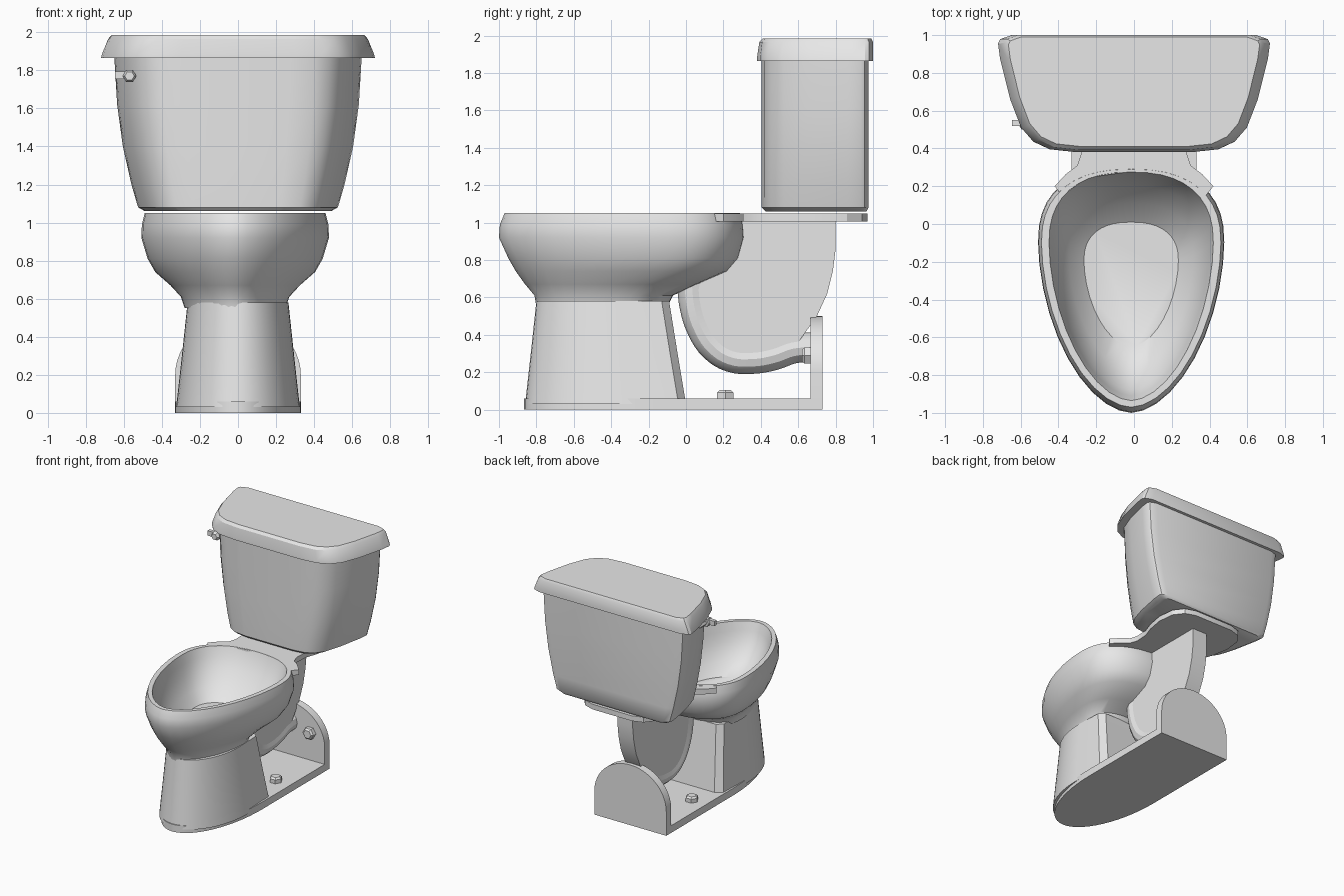
import bpy, bmesh, math

if "Cube" in bpy.data.objects:
    bpy.data.objects.remove(bpy.data.objects["Cube"])

porcelain = bpy.data.materials.new("grey_porcelain")
porcelain.diffuse_color = (0.8, 0.8, 0.8, 1)
porcelain.use_nodes = True
porcelain.node_tree.nodes["Principled BSDF"].inputs["Base Color"].default_value = porcelain.diffuse_color


def finish(ob, angle=30):
    ob.data.materials.clear()
    ob.data.materials.append(porcelain)
    bpy.ops.object.select_all(action='DESELECT')
    ob.select_set(True)
    bpy.context.view_layer.objects.active = ob
    bpy.ops.object.shade_smooth_by_angle(angle=math.radians(angle))
    return ob


def loft(name, rings, angle=30):
    """Skin a stack of equal-length rings and cap both ends."""
    bm = bmesh.new()
    vs = [[bm.verts.new(p) for p in r] for r in rings]
    n = len(vs[0])
    for a, b in zip(vs, vs[1:]):
        for i in range(n):
            j = (i + 1) % n
            bm.faces.new((a[i], a[j], b[j], b[i]))
    bm.faces.new(vs[0][::-1])
    bm.faces.new(vs[-1])
    bmesh.ops.recalc_face_normals(bm, faces=bm.faces)
    me = bpy.data.meshes.new(name)
    bm.to_mesh(me)
    bm.free()
    ob = bpy.data.objects.new(name, me)
    bpy.context.collection.objects.link(ob)
    return finish(ob, angle)


def mirror(half):
    """Close a half outline (x >= 0) by reflecting it across x = 0."""
    return half + [(-x, y) for x, y in reversed(half) if x > 1e-6]


def egg(yf, yb, w, z, n=40):
    """Egg ring, pointed at the front and fuller at the back."""
    ym = yf + 0.69 * (yb - yf)
    ring = []
    for i in range(n):
        t = 2 * math.pi * i / n
        c, s = math.cos(t), math.sin(t)
        k, ly = (2 / 2.4, yb - ym) if s >= 0 else (2 / 1.8, ym - yf)
        ring.append((-0.015 + w * math.copysign(abs(c) ** k, c),
                     ym + ly * math.copysign(abs(s) ** k, s), z))
    return ring


# Bowl: outer wall, rim, hollow inside and flat floor
loft("bowl", [egg(*r) for r in [
    (-.80, -.10, .265, .55), (-.81, -.07, .285, .61), (-.86, .06, .34, .67),
    (-.91, .22, .42, .74), (-.95, .28, .46, .81), (-1.0, .31, .493, .92),
    (-.995, .305, .49, .99), (-.97, .29, .475, 1.05), (-.935, .275, .435, 1.05),
    (-.91, .25, .415, .98), (-.88, .20, .39, .90), (-.78, .11, .33, .78),
    (-.65, .01, .25, .70)]], 35)


# Pedestal: rounded front, straight sides, chamfered flat back
def pedestal_ring(yf, yb, w, z):
    ym = yf + 0.62 * (yb - yf)
    half = [(w * math.sin(t), ym - (ym - yf) * math.cos(t))
            for t in (math.pi / 2 * i / 12 for i in range(13))]
    half += [(w * .97, yb - .04), (w * .8, yb)]
    return [(x, y, z) for x, y in mirror(half)]


loft("pedestal", [pedestal_ring(-.80, -.09, .265, .58),
                  pedestal_ring(-.83, -.045, .295, .30),
                  pedestal_ring(-.86, 0, .325, .03)])

# Base plate with a rounded front
plate = mirror([(.33 * math.sin(t), -.15 - .715 * math.cos(t))
                for t in (math.pi / 2 * i / 14 for i in range(15))] + [(.33, .73)])
loft("base_plate", [[(x, y, z) for x, y in plate] for z in (0, .06)])

# Arched wall at the back of the base
arch = mirror([(0, .5)] + [(.33 * math.sin(t), .2 + .3 * math.cos(t))
              for t in (math.pi / 2 * i / 12 for i in range(1, 13))] + [(.33, 0)])
loft("back_wall", [[(x, y, z) for x, z in arch] for y in (.665, .73)])

# Web under the deck, running down to the drain pipe
web = [(.30, 1.02), (.80, 1.02), (.80, .86), (.785, .74), (.755, .62), (.70, .50),
       (.60, .36), (.47, .30), (.35, .28), (.24, .29), (.15, .35), (.085, .44),
       (.06, .60), (.08, .71), (.20, .85), (.29, .92)]
loft("support_web", [[(x, y, z) for y, z in web] for x in (-.07, .07)])

# Curved drain pipe
cu = bpy.data.curves.new("drain_pipe", 'CURVE')
cu.dimensions = '3D'
cu.bevel_depth = .079
cu.bevel_resolution = 4
cu.resolution_u = 4
cu.use_fill_caps = True
path = [(.03, .69), (.045, .55), (.085, .43), (.15, .335), (.24, .28),
        (.35, .27), (.47, .29), (.57, .325), (.68, .335)]
sp = cu.splines.new('BEZIER')
sp.bezier_points.add(len(path) - 1)
for p, (y, z) in zip(sp.bezier_points, path):
    p.co = (0, y, z)
    p.handle_left_type = p.handle_right_type = 'AUTO'
pipe = bpy.data.objects.new("drain_pipe", cu)
bpy.context.collection.objects.link(pipe)
bpy.context.view_layer.objects.active = pipe
pipe.select_set(True)
bpy.ops.object.convert(target='MESH')
finish(bpy.context.view_layer.objects.active)

# Deck joining the bowl to the tank
deck = mirror([(0, .28), (.25, .245), (.38, .15), (.42, .2), (.36, .265), (.30, .31),
               (.28, .37), (.285, .48), (.32, .58), (.345, .72), (.33, .86),
               (.27, .94), (.18, .97)])
loft("deck", [[(x, y, z) for x, y in deck] for z in (1.005, 1.048)])

# Tank and lid share one outline: (fraction of half width, fraction of depth)
outline = mirror([(0, 0), (.42, 0), (.62, .025), (.74, .09), (.83, .21), (.91, .45),
                  (.985, .80), (1, .93), (.985, .965), (.90, 1)])


def tank_ring(w, y0, y1, z):
    return [(w * u, y0 + (y1 - y0) * v, z) for u, v in outline]


loft("tank", [tank_ring(*r) for r in [
    (.49, .425, .965, 1.06), (.525, .405, .975, 1.08), (.56, .403, .975, 1.20),
    (.605, .403, .975, 1.40), (.635, .403, .975, 1.62), (.65, .403, .975, 1.87)]], 35)
loft("tank_lid", [tank_ring(*r) for r in [
    (.72, .38, 1.0, 1.865), (.715, .38, 1.0, 1.885), (.682, .392, 1.0, 1.965),
    (.665, .41, .99, 1.985)]])


# Hexagonal nuts, and the flush handle
def hex_nut(name, loc, axis_y=False, r=.05, depth=.045):
    rings = []
    for h, k in ((-.01, 1), (depth * .7, 1), (depth, .7)):
        ring = []
        for i in range(6):
            a, b = (k * r * f(math.pi / 3 * i) for f in (math.cos, math.sin))
            off = (a, -h, b) if axis_y else (a, b, h)
            ring.append(tuple(p + q for p, q in zip(loc, off)))
        rings.append(ring)
    loft(name, rings, 20)


for side, s in (("left", -1), ("right", 1)):
    hex_nut("floor_nut_" + side, (s * .2, .21, .06))
    hex_nut("wall_nut_" + side, (s * .2, .665, .29), True)
hex_nut("handle_knob", (-.57, .56, 1.77), True, .036, .06)
loft("handle_lever", [[(x, y, z) for y, z in
                       ((.52, 1.755), (.55, 1.755), (.55, 1.795), (.52, 1.795))]
                      for x in (-.645, -.57)])
hex_nut("handle_stem", (-.57, .66, 1.77), True, .02, .12)
